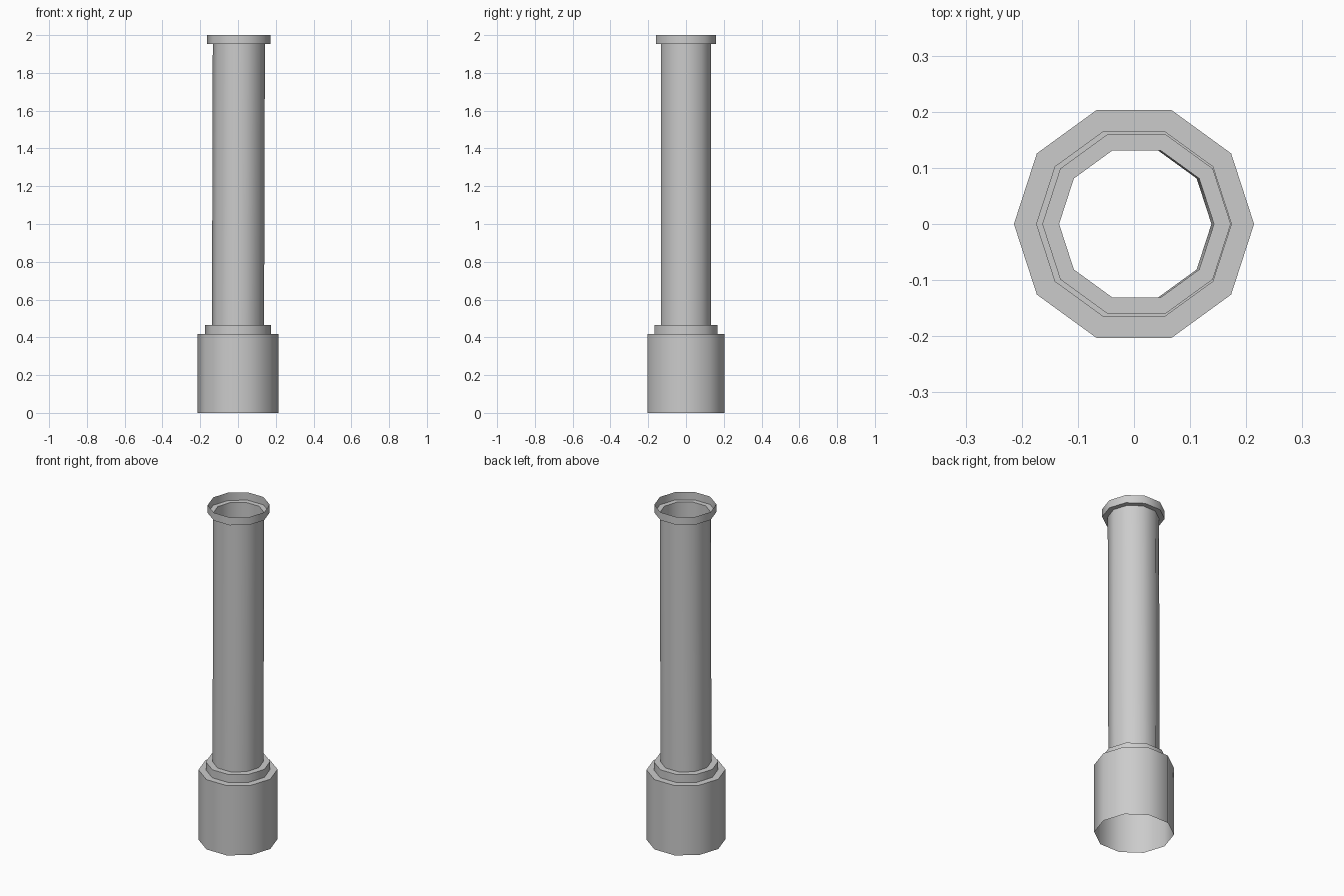
import bpy
import math

SIDES = 10

cube = bpy.data.objects.get("Cube")
if cube:
    bpy.data.objects.remove(cube, do_unlink=True)

# Single plain grey
grey = bpy.data.materials.new("grey")
grey.use_nodes = True
color = (0.6, 0.6, 0.6, 1)
grey.diffuse_color = color
grey.node_tree.nodes["Principled BSDF"].inputs["Base Color"].default_value = color


def shell(name, profile):
    """Open ten-sided shell through rings of (radius, z, x offset)."""
    verts, faces = [], []
    for radius, z, shift in profile:
        for i in range(SIDES):
            a = math.tau * i / SIDES
            verts.append((shift + radius * math.cos(a), radius * math.sin(a), z))
    for r in range(len(profile) - 1):
        for i in range(SIDES):
            j = (i + 1) % SIDES
            low, high = r * SIDES, (r + 1) * SIDES
            faces.append((low + i, low + j, high + j, high + i))
    mesh = bpy.data.meshes.new(name)
    mesh.from_pydata(verts, [], faces)
    mesh.materials.append(grey)
    obj = bpy.data.objects.new(name, mesh)
    bpy.context.collection.objects.link(obj)
    bpy.ops.object.select_all(action="DESELECT")
    obj.select_set(True)
    bpy.context.view_layer.objects.active = obj
    bpy.ops.object.shade_smooth_by_angle(angle=math.radians(50))
    return obj


LEAN = 0.0045  # the shaft leans slightly towards +x
BASE, STEP, SHAFT, RIM = 0.214, 0.1745, 0.138, 0.168
BASE_TOP, STEP_TOP, SHAFT_TOP, TOP = 0.417, 0.465, 1.953, 2.0

# Wide hollow base with its ledge
shell("base", [(BASE, 0, 0), (BASE, BASE_TOP, 0), (STEP, BASE_TOP, 0)])
# Narrow step above the base
shell("step", [(STEP, BASE_TOP, 0), (STEP, STEP_TOP, 0), (SHAFT, STEP_TOP, 0)])
# Long hollow shaft
shell("shaft", [(SHAFT, STEP_TOP, 0), (SHAFT, SHAFT_TOP, LEAN)])
# Flared collar, open at the top
shell("collar", [(SHAFT, SHAFT_TOP, LEAN), (RIM, SHAFT_TOP, LEAN), (RIM, TOP, LEAN)])
